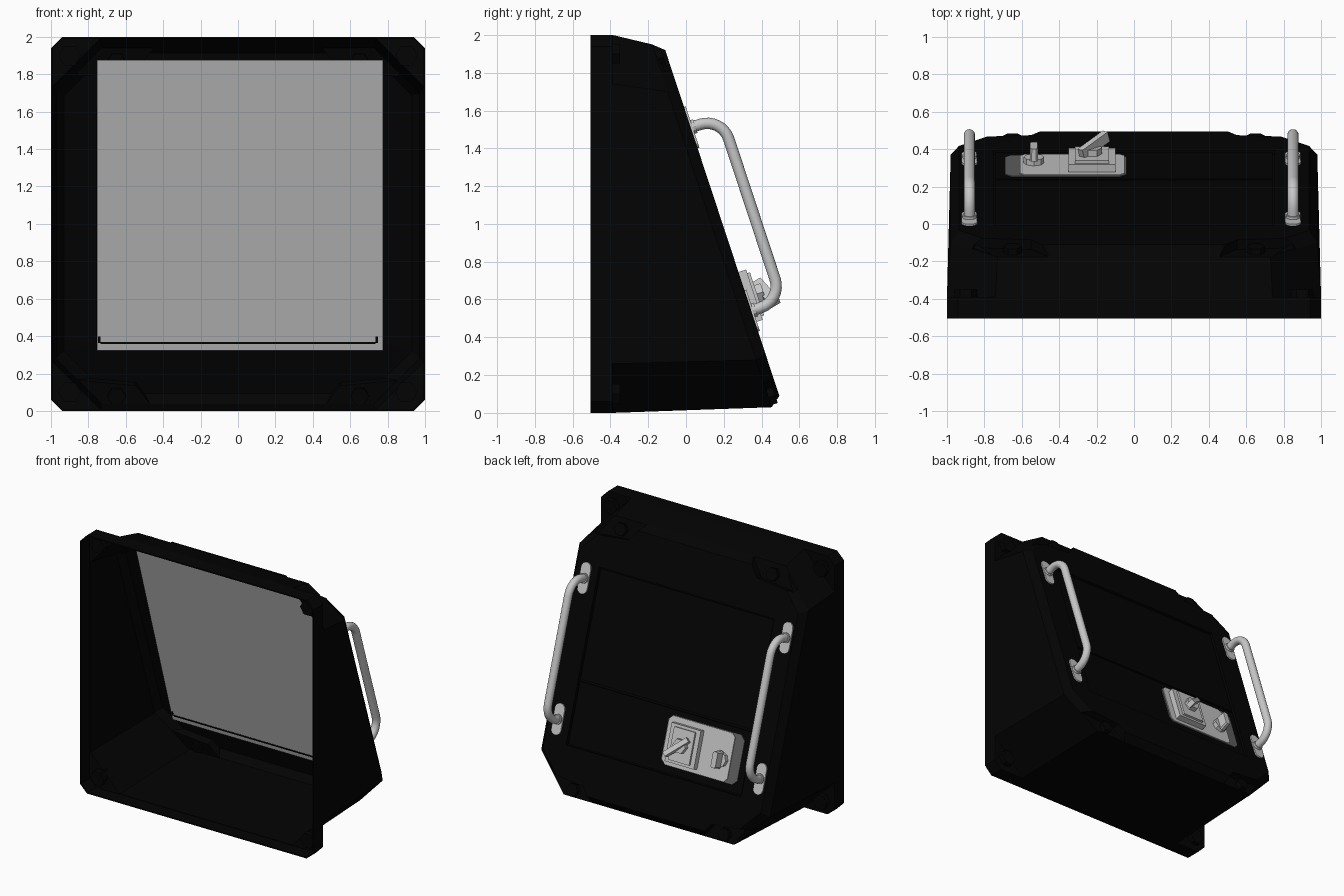
import bpy, bmesh
from math import sin, cos, pi, hypot
from mathutils import Matrix, Vector

cube = bpy.data.objects.get("Cube")
if cube:
    bpy.data.objects.remove(cube, do_unlink=True)


def material(name, v):
    m = bpy.data.materials.new(name)
    m.use_nodes = True
    m.diffuse_color = (v, v, v, 1)
    bsdf = m.node_tree.nodes["Principled BSDF"]
    bsdf.inputs["Base Color"].default_value = (v, v, v, 1)
    bsdf.inputs["Roughness"].default_value = 0.6
    return m


black = material("matte black", 0.001)
metal = material("light metal", 0.57)
glass = material("screen grey", 0.56)
dark = material("dark grey", 0.12)

SLOPE = 0.33
L = hypot(1, SLOPE)


def back(z):
    """Depth of the sloping rear plane at height z."""
    return -0.11 + SLOPE * (1.92 - z)


def slope_frame(x, z, dy=0.0):
    """Local axes on the rear plane: sideways, up the slope, outward."""
    m = Matrix(((-1, 0, 0), (0, -SLOPE / L, 1 / L), (0, 1 / L, SLOPE / L))).to_4x4()
    m.translation = (x, back(z) + dy, z)
    return m


def rear_frame(x, y, z):
    m = Matrix(((-1, 0, 0), (0, 0, 1), (0, 1, 0))).to_4x4()
    m.translation = (x, y, z)
    return m


def make_object(name, bm, mat):
    bmesh.ops.recalc_face_normals(bm, faces=bm.faces[:])
    me = bpy.data.meshes.new(name)
    bm.to_mesh(me)
    bm.free()
    me.materials.append(mat)
    ob = bpy.data.objects.new(name, me)
    bpy.context.collection.objects.link(ob)
    return ob


def prism(name, pts, d0, d1, mat, frame, taper=1.0):
    """Extrude a flat outline along the frame's outward axis."""
    bm = bmesh.new()
    low = [bm.verts.new(frame @ Vector((x, y, d0))) for x, y in pts]
    top = [bm.verts.new(frame @ Vector((x * taper, y * taper, d1))) for x, y in pts]
    bm.faces.new(low)
    bm.faces.new(top)
    for i in range(len(pts)):
        j = (i + 1) % len(pts)
        bm.faces.new((low[i], low[j], top[j], top[i]))
    return make_object(name, bm, mat)


def cut(target, cutter):
    """Subtract a cutter from the target, then discard it."""
    mod = target.modifiers.new("cut", "BOOLEAN")
    mod.operation = "DIFFERENCE"
    mod.solver = "EXACT"
    mod.object = cutter
    bpy.context.view_layer.objects.active = target
    bpy.ops.object.modifier_apply(modifier=mod.name)
    bpy.data.objects.remove(cutter, do_unlink=True)


def rect(w, h, c=0.0):
    """Rectangle with optional cut corners."""
    w, h = w / 2, h / 2
    if not c:
        return [(w, h), (-w, h), (-w, -h), (w, -h)]
    return [(w, h - c), (w - c, h), (c - w, h), (-w, h - c),
            (-w, c - h), (c - w, -h), (w - c, -h), (w, c - h)]


def ngon(r, n):
    return [(r * cos(2 * pi * i / n), r * sin(2 * pi * i / n)) for i in range(n)]


def stadium(r, length):
    s = length / 2 - r
    return [(r * cos(pi * i / 8), r * sin(pi * i / 8) + (s if i <= 8 else -s))
            for i in list(range(9)) + list(range(9, 17))]


# Hood body: octagonal rings lofted from the rear to the square front flange
def ring(hw, z0, z1, c, y):
    pts = [(x, z + (z0 + z1) / 2) for x, z in rect(2 * hw, z1 - z0, c)]
    return [(x, y(z) if callable(y) else y, z) for x, z in pts]


FRONT = -0.505
rings = [
    ring(0.935, 0.09, 1.92, 0.23, back),
    ring(0.98, 0.03, 1.95, 0.25, lambda z: back(z) - 0.06),
    ring(1, 0, 2, 0.26, -0.39),
    ring(1, 0, 2, 0.06, -0.39),
    ring(1, 0, 2, 0.06, FRONT),
]
bm = bmesh.new()
loops = [[bm.verts.new(p) for p in r] for r in rings]
for a, b in zip(loops, loops[1:]):
    for i in range(8):
        j = (i + 1) % 8
        if (a[i].co - b[i].co).length + (a[j].co - b[j].co).length > 1e-6:
            bm.faces.new((a[i], a[j], b[j], b[i]))
bm.faces.new(loops[0])
bm.faces.new(loops[-1])
shell = make_object("hood_shell", bm, black)

# Bolt pockets at the four rear corners
for sx in (-1, 1):
    for z, sz in ((0.1, -1), (1.89, 1)):
        outline = [(-sx * x, sz * v) for x, v in
                   ((0.46, 0.2), (0.46, 0.07), (0.55, -0.05), (0.85, -0.08), (1.1, 0.2))]
        cut(shell, prism("pocket_cutter", outline, -0.055, 0.2, black, slope_frame(0, z)))
        prism("pocket_bolt", ngon(0.05, 6), -0.075, -0.02, black, slope_frame(sx * 0.65, z))

# Recessed bay in the rear with two cover panels
cut(shell, prism("bay_cutter", rect(1.5, 1.225 * L), -0.025, 0.1, black, slope_frame(0, 0.9975)))
prism("upper_cover", rect(1.48, 0.76 * L), -0.03, -0.012, black, slope_frame(0, 1.22))
prism("lower_cover", rect(1.48, 0.43 * L), -0.03, -0.012, black, slope_frame(0, 0.61))

# Open the front and give the body a thin sheet wall
bm = bmesh.new()
bm.from_mesh(shell.data)
mouth = [f for f in bm.faces if all(v.co.y < FRONT + 0.001 for v in f.verts)]
bmesh.ops.delete(bm, geom=mouth, context="FACES")
bm.to_mesh(shell.data)
bm.free()
wall = shell.modifiers.new("sheet_wall", "SOLIDIFY")
wall.thickness = 0.01
wall.offset = -1

# Flange corner bolts
for sx in (-1, 1):
    for z in (0.1, 1.9):
        prism("flange_bolt", ngon(0.06, 6), -0.04, 0.05, black, rear_frame(sx * 0.9, -0.4, z))

# Inner screen, leaning slightly more than the rear, with its dark lower seam
screen = slope_frame(0.01, 1.1, -0.115) @ Matrix.Rotation(0.025, 4, "X")
prism("screen", rect(1.53, 1.54 * L), -0.002, 0.003, glass, screen)
seam = screen @ Matrix.Translation((0.01, -0.73 * L, 0))
prism("screen_seam", rect(1.47, 0.012), -0.005, 0, black, seam)
for sx in (-1, 1):
    prism("screen_seam_end", rect(0.012, 0.035), -0.005, 0, black,
          seam @ Matrix.Translation((sx * 0.742, 0.018, 0)))

# Switch plate
SUNK = -0.024
prism("switch_backing", rect(0.65, 0.36, 0.035), 0, 0.016, dark, slope_frame(-0.365, 0.61, SUNK))
prism("switch_plate", rect(0.56, 0.35, 0.025), 0.01, 0.022, metal, slope_frame(-0.33, 0.61, SUNK))

# Large rotary switch with a slanted fin lever
main = slope_frame(-0.225, 0.605, SUNK)
prism("switch_block", rect(0.25, 0.28), 0.02, 0.065, metal, main)
prism("switch_cap", rect(0.18, 0.24), 0.06, 0.08, metal, main)
prism("switch_boss", ngon(0.055, 6), 0.075, 0.115, metal, main)
turn = main @ Matrix.Rotation(pi / 4, 4, "Z") @ Matrix.Rotation(0.3, 4, "Y")
lever = [(x, y) for x, y in ((0.05, -0.018), (0.05, 0.018), (-0.15, 0.018), (-0.15, -0.018))]
prism("switch_lever", lever, 0.085, 0.145, metal, turn)

# Small toggle
toggle = slope_frame(-0.535, 0.585, SUNK)
prism("toggle_boss", ngon(0.055, 8), 0.02, 0.055, metal, toggle)
prism("toggle_fin", rect(0.045, 0.13, 0.01), 0.05, 0.12, metal, toggle, 0.9)

# Carrying handles with rounded bends and foot plates
z_top, z_low, rise, bend = 1.51, 0.54, 0.172, 0.12
span = (z_top - z_low) * L
arc = [(bend - bend * cos(pi * i / 16), rise - bend + bend * sin(pi * i / 16)) for i in range(9)]
path = [(0, 0)] + arc + [(span - v, n) for v, n in reversed(arc)] + [(span, 0)]
for label, x in (("right", -0.88), ("left", 0.85)):
    cu = bpy.data.curves.new(label + "_handle", "CURVE")
    cu.dimensions = "3D"
    cu.bevel_depth = 0.03
    cu.bevel_resolution = 6
    spline = cu.splines.new("POLY")
    spline.points.add(len(path) - 1)
    frame = slope_frame(x, z_low)
    for point, (v, n) in zip(spline.points, path):
        point.co = (*(frame @ Vector((0, v, n))), 1)
    cu.materials.append(metal)
    ob = bpy.data.objects.new(label + "_handle", cu)
    bpy.context.collection.objects.link(ob)
    bpy.ops.object.select_all(action="DESELECT")
    ob.select_set(True)
    bpy.context.view_layer.objects.active = ob
    bpy.ops.object.convert(target="MESH")
    bpy.ops.object.shade_smooth_by_angle()
    for z in (z_top, z_low):
        prism(label + "_handle_foot", stadium(0.042, 0.23), -0.005, 0.01, metal, slope_frame(x, z))
        prism(label + "_handle_collar", ngon(0.038, 12), 0.005, 0.025, metal, slope_frame(x, z))
